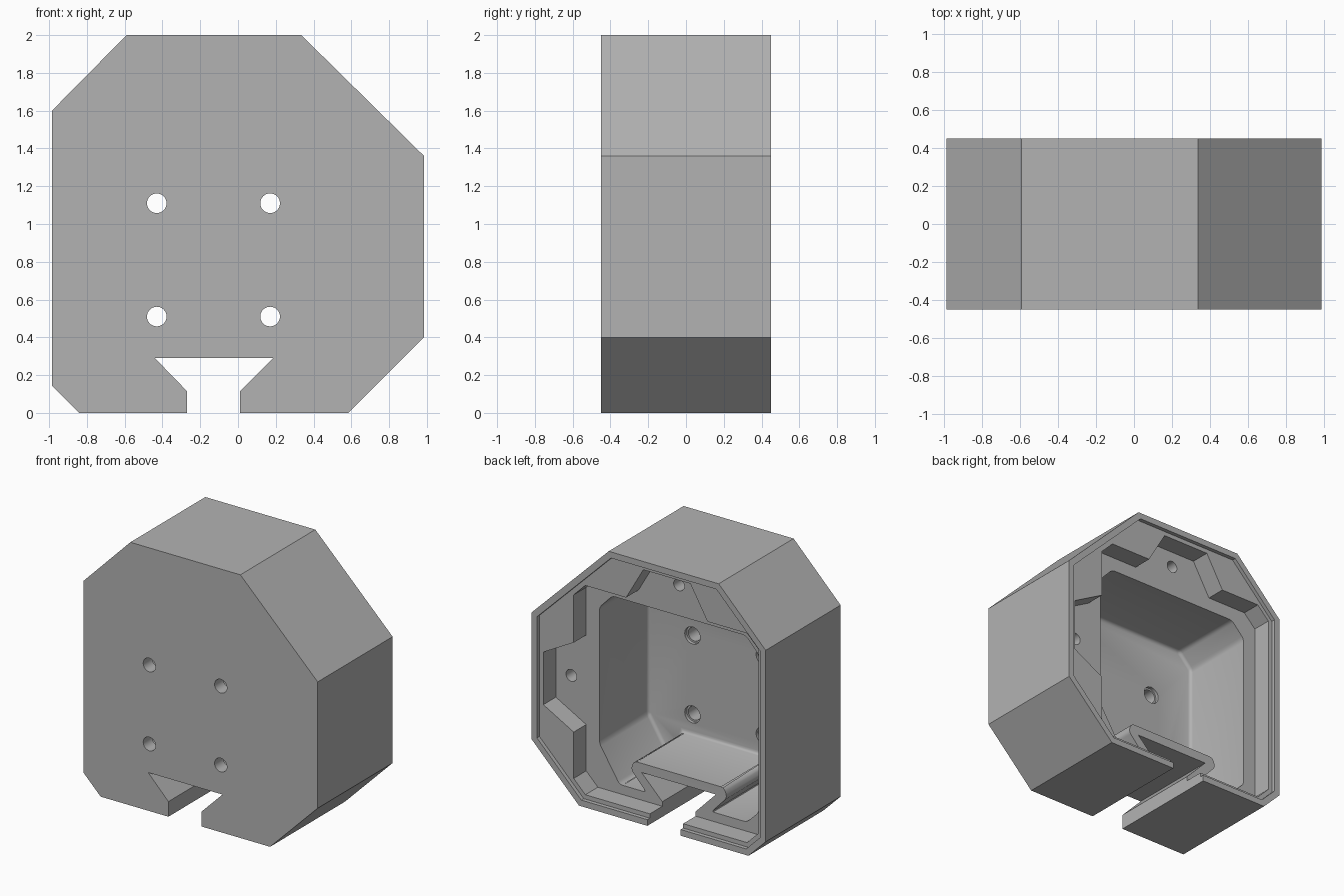
import bpy, bmesh
from math import radians
from mathutils import Vector

old = bpy.data.objects.get("Cube")
if old:
    bpy.data.objects.remove(old, do_unlink=True)

grey = bpy.data.materials.new("light_grey")
grey.use_nodes = True
colour = (0.45, 0.45, 0.45, 1)
grey.diffuse_color = colour
grey.node_tree.nodes["Principled BSDF"].inputs["Base Color"].default_value = colour

BACK = 0.45
THROUGH = 0.7


def prism(name, profile, y0, y1, fillet=0):
    """Extrude an x-z profile along y, optionally rounding all but the far rim."""
    bm = bmesh.new()
    face = bm.faces.new([bm.verts.new((x, y0, z)) for x, z in profile])
    moved = bmesh.ops.extrude_face_region(bm, geom=[face])["geom"]
    verts = [v for v in moved if isinstance(v, bmesh.types.BMVert)]
    bmesh.ops.translate(bm, vec=(0, y1 - y0, 0), verts=verts)
    bmesh.ops.recalc_face_normals(bm, faces=bm.faces)
    if fillet:
        edges = [e for e in bm.edges if min(v.co.y for v in e.verts) < y1 - 0.01]
        bmesh.ops.bevel(bm, geom=edges, offset=fillet, segments=3,
                        profile=0.5, affect='EDGES')
        bmesh.ops.recalc_face_normals(bm, faces=bm.faces)
    mesh = bpy.data.meshes.new(name)
    bm.to_mesh(mesh)
    bm.free()
    obj = bpy.data.objects.new(name, mesh)
    bpy.context.collection.objects.link(obj)
    mesh.materials.append(grey)
    return obj


def cylinder(name, x, z, radius, y0, y1):
    bpy.ops.mesh.primitive_cylinder_add(
        vertices=32, radius=radius, depth=y1 - y0,
        location=(x, (y0 + y1) / 2, z), rotation=(radians(90), 0, 0))
    obj = bpy.context.object
    obj.name = name
    obj.data.materials.append(grey)
    return obj


def inset(points, amount):
    """Offset a convex clockwise profile inward by an even wall thickness."""
    lines = []
    for a, b in zip(points, points[1:] + points[:1]):
        a, d = Vector(a), (Vector(b) - Vector(a)).normalized()
        lines.append((a + Vector((d.y, -d.x)) * amount, d))
    result = []
    for (p, d), (q, e) in zip(lines[-1:] + lines[:-1], lines):
        t = (q - p).cross(e) / d.cross(e) if hasattr(d.cross(e), "real") else 0
        result.append(tuple(p + d * t))
    return result


def cut(body, cutter):
    cutter.hide_render = True
    bpy.context.view_layer.update()
    mod = body.modifiers.new(cutter.name, 'BOOLEAN')
    mod.operation = 'DIFFERENCE'
    mod.solver = 'EXACT'
    mod.object = cutter
    bpy.context.view_layer.objects.active = body
    bpy.ops.object.modifier_apply(modifier=mod.name)
    bpy.data.objects.remove(cutter, do_unlink=True)


# Solid eight-sided housing
outline = [(-.59, 2), (.335, 2), (.985, 1.36), (.985, .4), (.585, 0),
           (-.84, 0), (-.985, .145), (-.985, 1.6)]
housing = prism("housing", outline, -BACK, BACK)

# Shallow lid seat inside the rim
cut(housing, prism("lid_seat", inset(outline, .047), BACK - .03, THROUGH))

# Ledge cavity with a flared screw recess at the top and at the left side
ledge = [(-.905, .178), (-.807, .08), (.552, .08), (.65, .178), (.65, .53),
         (.905, .67), (.905, 1.07), (.65, 1.21), (.65, 1.573), (.553, 1.67),
         (.21, 1.67), (.065, 1.92), (-.33, 1.92), (-.475, 1.67),
         (-.807, 1.67), (-.905, 1.572)]
cut(housing, prism("ledge_cavity", ledge, BACK - .18, THROUGH))

# Deep pocket with rounded edges, wrapping around the slot
pocket = [(.43, 1.565), (.54, 1.45), (.54, .42), (.37, .15), (.145, .15),
          (.275, .29), (.25, .36), (-.51, .36), (-.535, .29), (-.405, .15),
          (-.7, .15), (-.8, .25), (-.8, 1.45), (-.69, 1.565)]
cut(housing, prism("deep_pocket", pocket, -.32, THROUGH, fillet=.025))

# Dovetail slot through the bottom
slot = [(.01, -.1), (.01, .115), (.185, .29), (-.44, .29), (-.27, .115), (-.27, -.1)]
cut(housing, prism("dovetail_slot", slot, -THROUGH, THROUGH))

# Four mounting holes with a shallow counterbore inside
for x in (-.43, .17):
    for z in (.51, 1.11):
        cut(housing, cylinder("mounting_hole", x, z, .052, -THROUGH, 0))
        cut(housing, cylinder("counterbore", x, z, .065, -.345, 0))

# Blind lid screw holes in the recesses
for x, z in ((.775, .87), (-.13, 1.8)):
    cut(housing, cylinder("screw_hole", x, z, .045, -.1, BACK))

# Crisp edges with smooth fillets
bpy.ops.object.select_all(action='DESELECT')
housing.select_set(True)
bpy.context.view_layer.objects.active = housing
bpy.ops.object.shade_smooth_by_angle(angle=radians(30))
